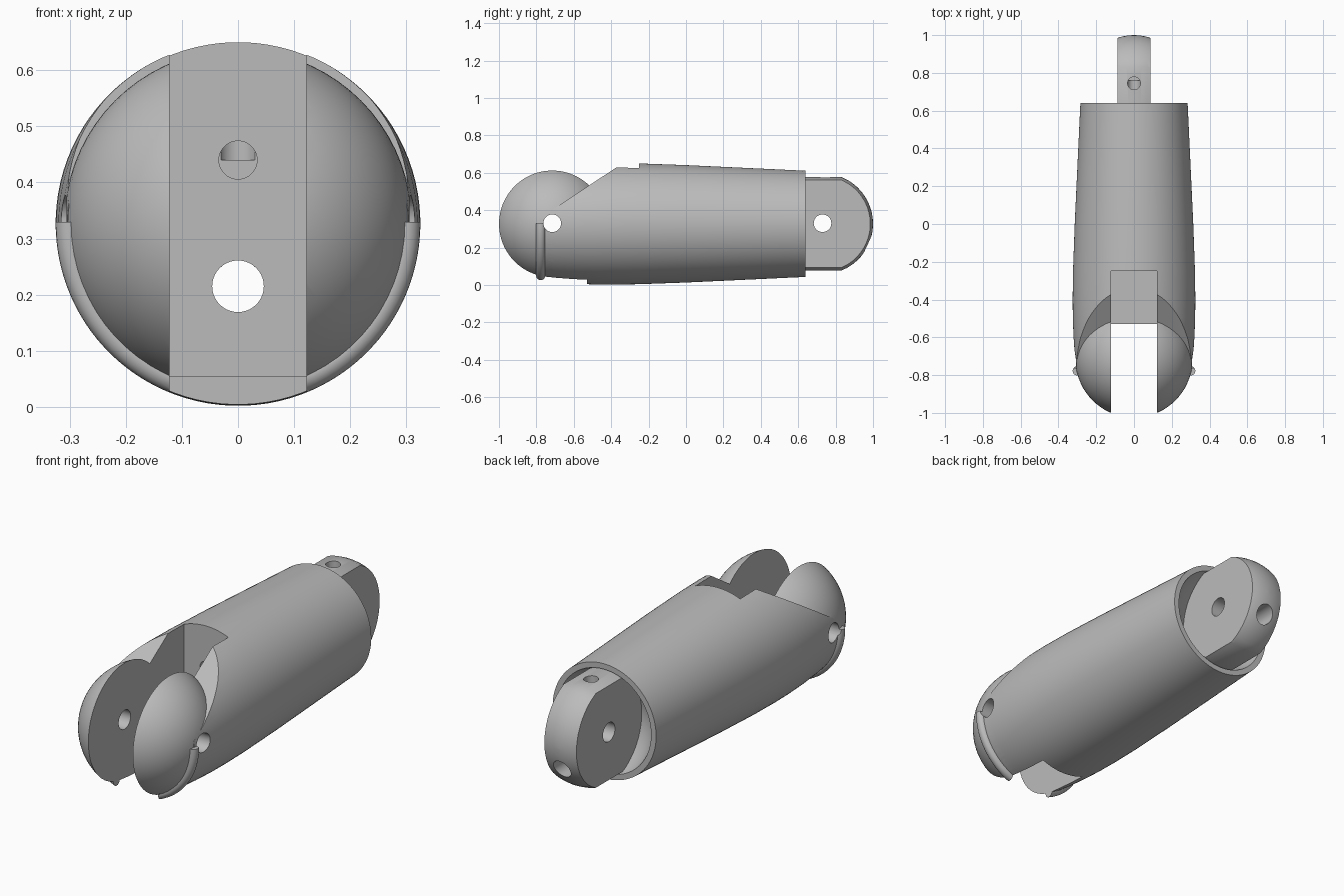
import bpy, bmesh, math
from mathutils import Matrix

if "Cube" in bpy.data.objects:
    bpy.data.objects.remove(bpy.data.objects["Cube"])

AXIS = 0.327                      # height of the long axis
KNUCKLE_Y, TAIL_Y = -0.715, 0.73  # hinge centres


def finish(name, bm):
    bmesh.ops.recalc_face_normals(bm, faces=bm.faces)
    me = bpy.data.meshes.new(name)
    bm.to_mesh(me)
    bm.free()
    ob = bpy.data.objects.new(name, me)
    bpy.context.collection.objects.link(ob)
    return ob


def lathe(name, profile, steps=96):
    """Closed solid turned about the long (y) axis from (y, radius) points."""
    bm = bmesh.new()
    rings = [[bm.verts.new((r * math.cos(a), y, AXIS + r * math.sin(a)))
              for a in (2 * math.pi * (i + 0.5) / steps for i in range(steps))]
             for y, r in profile]
    for lo, hi in zip(rings, rings[1:]):
        for i in range(steps):
            j = (i + 1) % steps
            bm.faces.new((lo[i], lo[j], hi[j], hi[i]))
    bm.faces.new(rings[0])
    bm.faces.new(rings[-1])
    return finish(name, bm)


def prism(name, outline, half_width):
    """Outline of (y, z) points extruded across x."""
    bm = bmesh.new()
    a = [bm.verts.new((-half_width, y, z)) for y, z in outline]
    b = [bm.verts.new((half_width, y, z)) for y, z in outline]
    bm.faces.new(a)
    bm.faces.new(b)
    for i in range(len(a)):
        j = (i + 1) % len(a)
        bm.faces.new((a[i], a[j], b[j], b[i]))
    return finish(name, bm)


def ball(name, y, r):
    bm = bmesh.new()
    bmesh.ops.create_uvsphere(bm, u_segments=72, v_segments=36, radius=r,
                              matrix=Matrix.Translation((0, y, AXIS)))
    return finish(name, bm)


def rod(name, axis, centre, r, length):
    rot = {'X': Matrix.Rotation(math.pi / 2, 4, 'Y'),
           'Y': Matrix.Rotation(math.pi / 2, 4, 'X'),
           'Z': Matrix.Identity(4)}[axis]
    bm = bmesh.new()
    bmesh.ops.create_cone(bm, cap_ends=True, segments=40, radius1=r, radius2=r,
                          depth=length, matrix=Matrix.Translation(centre) @ rot)
    return finish(name, bm)


def combine(target, tool, operation):
    mod = target.modifiers.new(operation.lower(), 'BOOLEAN')
    mod.operation, mod.object, mod.solver = operation, tool, 'EXACT'
    bpy.context.view_layer.objects.active = target
    bpy.ops.object.modifier_apply(modifier=mod.name)
    bpy.data.objects.remove(tool)


# Tapered barrel, with its upper front sliced off diagonally
segment = lathe("finger_segment", [
    (-0.78, 0.304), (-0.7, 0.313), (-0.6, 0.32), (-0.5, 0.324), (-0.4, 0.325),
    (-0.25, 0.323), (0, 0.314), (0.3, 0.3), (0.64, 0.284)])
combine(segment, prism("slice", [(-0.9, 0.28), (-0.37, 0.63), (-0.27, 0.696),
                                 (-0.27, 0.9), (-0.9, 0.9)], 0.5), 'DIFFERENCE')

# Half-round stop ridge under the knuckle
bpy.ops.mesh.primitive_torus_add(major_segments=96, minor_segments=20, major_radius=0.3,
                                 minor_radius=0.025, location=(0, -0.777, AXIS),
                                 rotation=(math.pi / 2, 0, 0))
ridge = bpy.context.object
combine(ridge, prism("trim", [(-1, AXIS + 0.003), (-0.5, AXIS + 0.003),
                              (-0.5, 1), (-1, 1)], 0.5), 'DIFFERENCE')
combine(segment, ridge, 'UNION')

# Knuckle ball, split by the hinge slot
combine(segment, ball("knuckle", KNUCKLE_Y, 0.31), 'UNION')
combine(segment, prism("slot", [(-1.2, -0.2), (-0.53, -0.2), (-0.53, 0.055),
                                (-0.25, 0.055), (-0.25, 0.9), (-1.2, 0.9)], 0.122),
        'DIFFERENCE')

# Round socket and hinge tongue at the tail
combine(segment, ball("socket", TAIL_Y, 0.272), 'DIFFERENCE')
tongue = lathe("tongue", [(0.42, 0.25), (0.832, 0.25)] +
               [(TAIL_Y + 0.27 * math.sin(a), 0.27 * math.cos(a))
                for a in (math.radians(24 + 6.5 * i) for i in range(1, 11))])
combine(tongue, prism("slab", [(0.3, -0.2), (1.2, -0.2), (1.2, 0.9), (0.3, 0.9)], 0.088),
        'INTERSECT')
combine(segment, tongue, 'UNION')

# Hinge pin holes and the cord channels
for axis, centre, r, length in [
        ('X', (0, KNUCKLE_Y, AXIS + 0.003), 0.047, 1),
        ('X', (0, TAIL_Y, AXIS + 0.003), 0.047, 1),
        ('Y', (0, 0.4, 0.215), 0.046, 1.4),
        ('Y', (0, 0.24, 0.44), 0.034, 1.04),
        ('Z', (0, 0.745, 0.54), 0.034, 0.2)]:
    combine(segment, rod("hole", axis, centre, r, length), 'DIFFERENCE')

# Single grey plastic, smooth with crisp edges
grey = bpy.data.materials.new("grey_plastic")
grey.diffuse_color = (0.5, 0.5, 0.5, 1)
grey.use_nodes = True
grey.node_tree.nodes["Principled BSDF"].inputs["Base Color"].default_value = grey.diffuse_color
segment.data.materials.clear()
segment.data.materials.append(grey)
for p in segment.data.polygons:
    p.material_index = 0
bpy.ops.object.select_all(action='DESELECT')
segment.select_set(True)
bpy.context.view_layer.objects.active = segment
bpy.ops.object.shade_smooth_by_angle(angle=math.radians(30))
